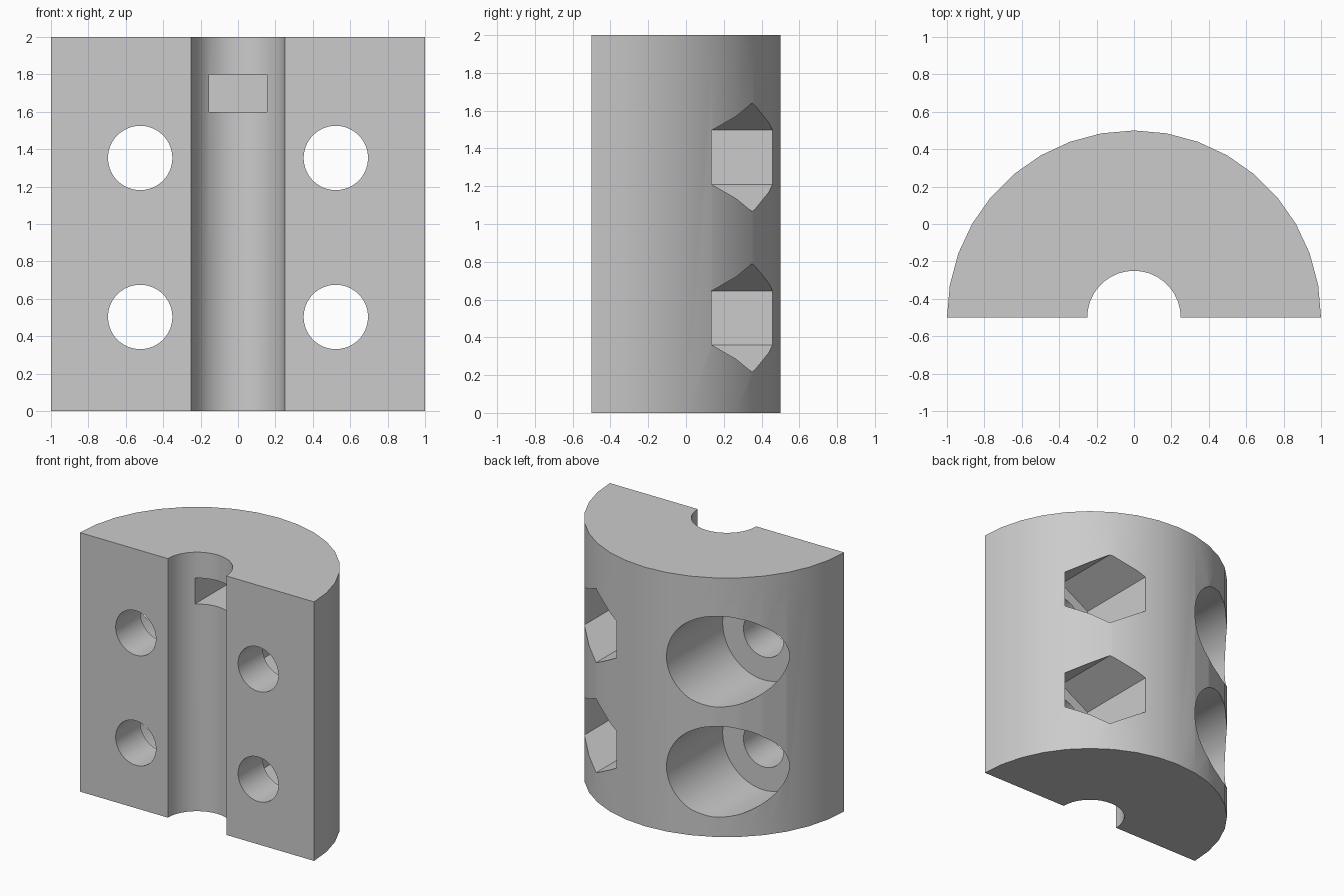
import bpy, bmesh
from math import pi, cos, sin, radians
from mathutils import Matrix

cube = bpy.data.objects.get("Cube")
if cube:
    bpy.data.objects.remove(cube, do_unlink=True)

FRONT = -0.5        # y of the flat mating face
SEAT = -0.2         # y of the pocket floors
HOLE_X = 0.523
HOLE_Z = (0.503, 1.353)

grey = bpy.data.materials.new("plain grey")
grey.use_nodes = True
grey.diffuse_color = (0.6, 0.6, 0.6, 1)
grey.node_tree.nodes["Principled BSDF"].inputs["Base Color"].default_value = (0.6, 0.6, 0.6, 1)


def add_object(name, bm):
    bmesh.ops.recalc_face_normals(bm, faces=bm.faces)
    mesh = bpy.data.meshes.new(name)
    bm.to_mesh(mesh)
    bm.free()
    mesh.materials.append(grey)
    obj = bpy.data.objects.new(name, mesh)
    bpy.context.collection.objects.link(obj)
    return obj


def half_circle(radius, steps=18):
    return [(radius * cos(pi * i / steps), FRONT + radius * sin(pi * i / steps))
            for i in range(steps + 1)]


def prism_cutter(name, sides, radius, x, z, y0, y1):
    """Prism along y; a corner points straight up."""
    bm = bmesh.new()
    ring = [bm.verts.new((x + radius * sin(2 * pi * i / sides), y0,
                          z + radius * cos(2 * pi * i / sides))) for i in range(sides)]
    extrude(bm, bm.faces.new(ring), (0, y1 - y0, 0))
    return add_object(name, bm)


def extrude(bm, face, offset):
    result = bmesh.ops.extrude_face_region(bm, geom=[face])
    moved = [v for v in result["geom"] if isinstance(v, bmesh.types.BMVert)]
    bmesh.ops.translate(bm, verts=moved, vec=offset)


def cut(body, cutter):
    """Subtract the cutter for good and remove it."""
    mod = body.modifiers.new("cut", 'BOOLEAN')
    mod.operation = 'DIFFERENCE'
    mod.solver = 'EXACT'
    mod.object = cutter
    bpy.context.view_layer.objects.active = body
    bpy.ops.object.modifier_apply(modifier=mod.name)
    bpy.data.objects.remove(cutter, do_unlink=True)


# Half-round body with the shaft bore in its flat face
bm = bmesh.new()
outline = half_circle(1.0) + half_circle(0.25)[::-1]
extrude(bm, bm.faces.new([bm.verts.new((x, y, 0)) for x, y in outline]), (0, 0, 2))
body = add_object("clamp_half", bm)

# Bolt holes, hexagonal nut pockets (left) and round head pockets (right)
for z in HOLE_Z:
    cut(body, prism_cutter("nut_pocket", 6, 0.287, HOLE_X, z, SEAT, 1))
    cut(body, prism_cutter("head_pocket", 64, 0.35, -HOLE_X, z, SEAT, 1))
    for x in (-HOLE_X, HOLE_X):
        cut(body, prism_cutter("bolt_hole", 64, 0.172, x, z, -1, 0))

# Rectangular key slot behind the bore
bm = bmesh.new()
bmesh.ops.create_cube(bm, size=1, matrix=Matrix.Translation((0, -0.175, 1.7))
                      @ Matrix.Diagonal((0.31, 0.65, 0.2, 1)))
cut(body, add_object("key_slot", bm))

# Smooth curved walls, crisp edges
bpy.ops.object.select_all(action='DESELECT')
body.select_set(True)
bpy.context.view_layer.objects.active = body
bpy.ops.object.shade_smooth_by_angle(angle=radians(30))
